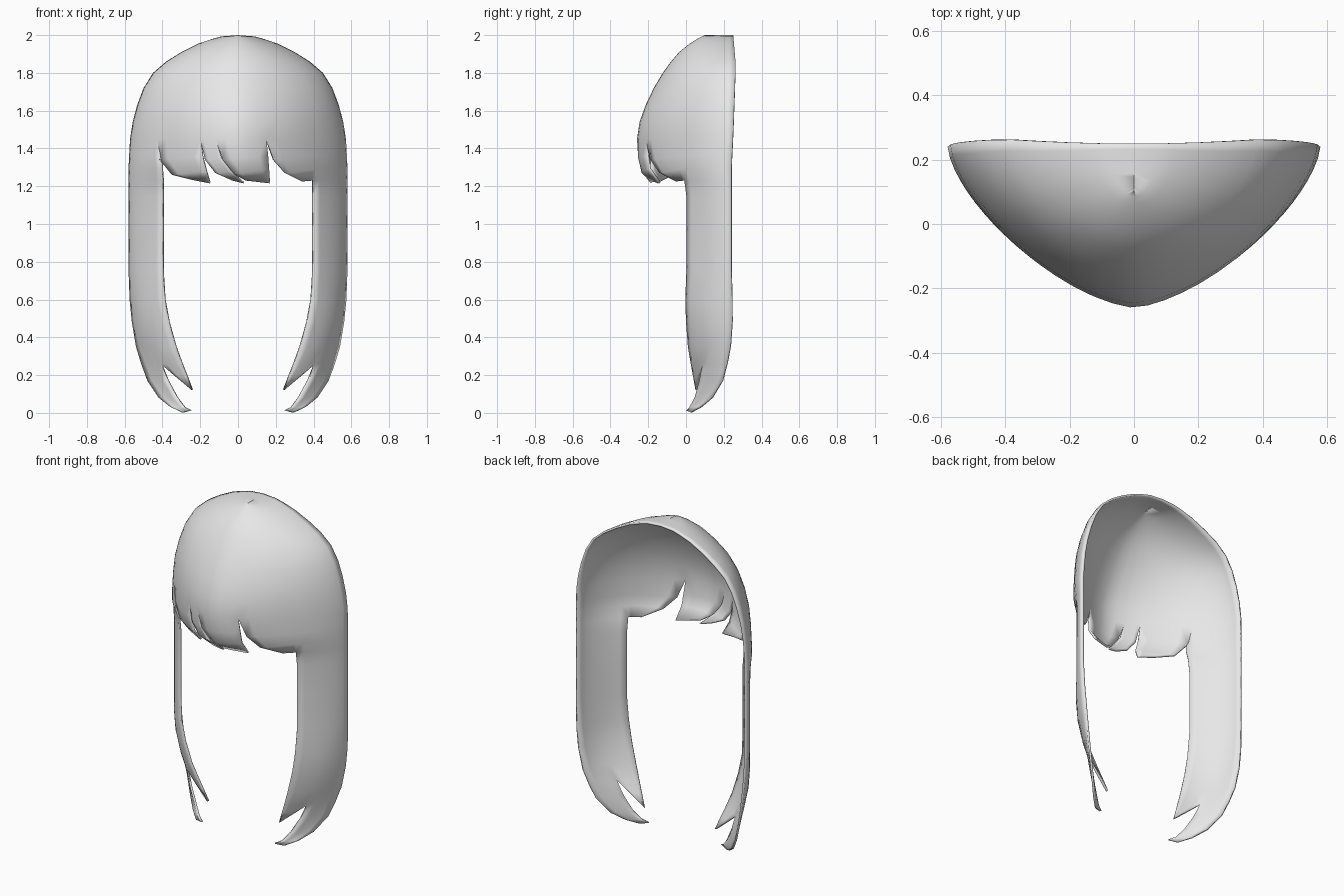
import bpy, bmesh
from mathutils import Vector

if "Cube" in bpy.data.objects:
    bpy.data.objects.remove(bpy.data.objects["Cube"])

# (height, value) profiles: half width, front depth, back edge, corner roundness
WIDTH = [(0, .578), (1, .58), (1.3, .58), (1.48, .57), (1.6, .545), (1.72, .5), (1.8, .45),
         (1.86, .38), (1.91, .3), (1.96, .2), (1.985, .12), (1.995, .08), (2, 0)]
FRONT = [(0, -.18), (1.15, -.18), (1.22, -.19), (1.28, -.245), (1.42, -.265), (1.55, -.245),
         (1.68, -.195), (1.83, -.105), (1.93, -.02), (1.98, .06), (2, .1)]
BACK = [(0, .24), (1.3, .24), (1.5, .25), (1.85, .263), (2, .25)]
ROUND = [(0, 1.5), (1.45, 1.5), (2, 1.8)]
BANG_Z = 1.45


def interp(table, z):
    for (z0, a), (z1, b) in zip(table, table[1:]):
        if z <= z1:
            return a + (b - a) * (z - z0) / (z1 - z0)
    return table[-1][1]


def on_head(r, z):
    """Point on the head at height z, r = x as a share of the half width."""
    p, back = interp(ROUND, z), interp(BACK, z)
    depth = (back - interp(FRONT, z)) * max(0, 1 - abs(r) ** p) ** (1 / p)
    return Vector((interp(WIDTH, z) * r, back - depth, z))


def at_x(x, z):
    return on_head(x / interp(WIDTH, z), z)


bm = bmesh.new()


def loft(rows):
    """Skin rows running top to bottom, each from +x round the front to -x."""
    grid = [[bm.verts.new(p) for p in row] for row in rows]
    for a, b in zip(grid, grid[1:]):
        for j in range(len(a) - 1):
            bm.faces.new((a[j], a[j + 1], b[j + 1], b[j]))


def both_sides(rows):
    loft(rows)
    loft([[Vector((-p.x, p.y, p.z)) for p in reversed(row)] for row in rows])


N = 8  # columns in each side curtain
K = 5  # columns in each bang strand


def side_ratios(edge):
    return [edge + (1 - edge) * (1 - (i / N) ** 1.5) for i in range(N + 1)]


# Bang strands: left and right edge as (x, z)
STRANDS = [
    ([(-.43, 1.45), (-.415, 1.34), (-.35, 1.26), (-.25, 1.235)],
     [(-.20, 1.45), (-.19, 1.36), (-.17, 1.28), (-.15, 1.215)]),
    ([(-.20, 1.45), (-.175, 1.34), (-.12, 1.27), (-.03, 1.23)],
     [(-.12, 1.45), (-.09, 1.35), (-.04, 1.28), (.03, 1.215)]),
    ([(-.12, 1.45), (-.08, 1.34), (-.02, 1.265), (.04, 1.23)],
     [(.15, 1.45), (.16, 1.36), (.165, 1.29), (.17, 1.215)]),
    ([(.15, 1.45), (.19, 1.34), (.25, 1.27), (.34, 1.225)],
     [(.43, 1.45), (.41, 1.36), (.405, 1.29), (.40, 1.23)]),
]

# Crown: columns line up with the curtains and strands below
w = interp(WIDTH, BANG_Z)
ratios = side_ratios(.43 / w)[:-1]
for left, right in reversed(STRANDS):
    a, b = right[0][0], left[0][0]
    ratios += [(a + (b - a) * i / K) / w for i in range(K)]
ratios += [-r for r in reversed(side_ratios(.43 / w))]
loft([[on_head(r, z) for r in ratios]
      for z in (2, 1.993, 1.98, 1.955, 1.91, 1.86, 1.8, 1.72, 1.63, 1.54, BANG_Z)])

# Bangs
for left, right in STRANDS:
    rows = []
    for (xl, zl), (xr, zr) in zip(left, right):
        rows.append([at_x(xr + (xl - xr) * i / K, zr + (zl - zr) * i / K) for i in range(K + 1)])
    loft(rows)

# Side curtains, straight part
curtain = []
for x, z in [(.43, 1.45), (.41, 1.36), (.405, 1.29), (.40, 1.23), (.40, 1.15), (.40, .95), (.40, .75)]:
    curtain.append([on_head(r, z) for r in reversed(side_ratios(x / interp(WIDTH, z)))][::-1])


def through(a, c, b):
    """Smooth row from back edge b through c to front edge a."""
    row = []
    for i in range(N + 1):
        t = i / N
        row.append(b * (1 - t) * (1 - 2 * t) + c * 4 * t * (1 - t) + a * t * (2 * t - 1))
    return row


# Side curtains, inward curl: front edge, middle, back edge
for z, a, c, b in [(.6, (.39, -.004), (.51, .106), (.574, .244)),
                   (.48, (.367, 0), (.495, .10), (.562, .244)),
                   (.35, (.33, .01), (.455, .094), (.54, .234)),
                   (.26, (.297, .025), (.41, .087), (.513, .215))]:
    curtain.append(through(*(Vector((*p, z)) for p in (a, c, b))))
# rows start at the back edge (+x), so side ratios run the same way
both_sides([row if row[0].y > row[-1].y else row[::-1] for row in curtain])


# Pointed tips below the split
def tip(first, pairs):
    rows, n = [first], len(first) - 1
    for b, a in pairs:
        rows.append([Vector(b).lerp(Vector(a), i / n) for i in range(n + 1)])
    both_sides(rows)


last = curtain[-1]
tip(last[N // 2:], [((.34, .07, .20), (.272, .037, .195)), ((.247, .05, .122), (.243, .05, .12))])
tip(last[:N // 2 + 1], [((.48, .19, .17), (.375, .07, .17)), ((.42, .135, .08), (.325, .045, .08)),
                        ((.36, .075, .032), (.285, .018, .03)), ((.30, .02, .006), (.25, 0, .012))])

bmesh.ops.remove_doubles(bm, verts=bm.verts, dist=.0005)
bmesh.ops.dissolve_degenerate(bm, edges=bm.edges, dist=.0001)
mesh = bpy.data.meshes.new("hair_shell")
bm.to_mesh(mesh)
bm.free()
hair = bpy.data.objects.new("hair_shell", mesh)
bpy.context.collection.objects.link(hair)

# Plain grey
grey = bpy.data.materials.new("light_grey")
grey.diffuse_color = (.8, .8, .8, 1)
grey.use_nodes = True
grey.node_tree.nodes["Principled BSDF"].inputs["Base Color"].default_value = grey.diffuse_color
mesh.materials.append(grey)

# Slight inward thickness
solid = hair.modifiers.new("thickness", 'SOLIDIFY')
solid.thickness = .012
solid.offset = -1

bpy.context.view_layer.objects.active = hair
hair.select_set(True)
bpy.ops.object.shade_smooth_by_angle(angle=.7)
